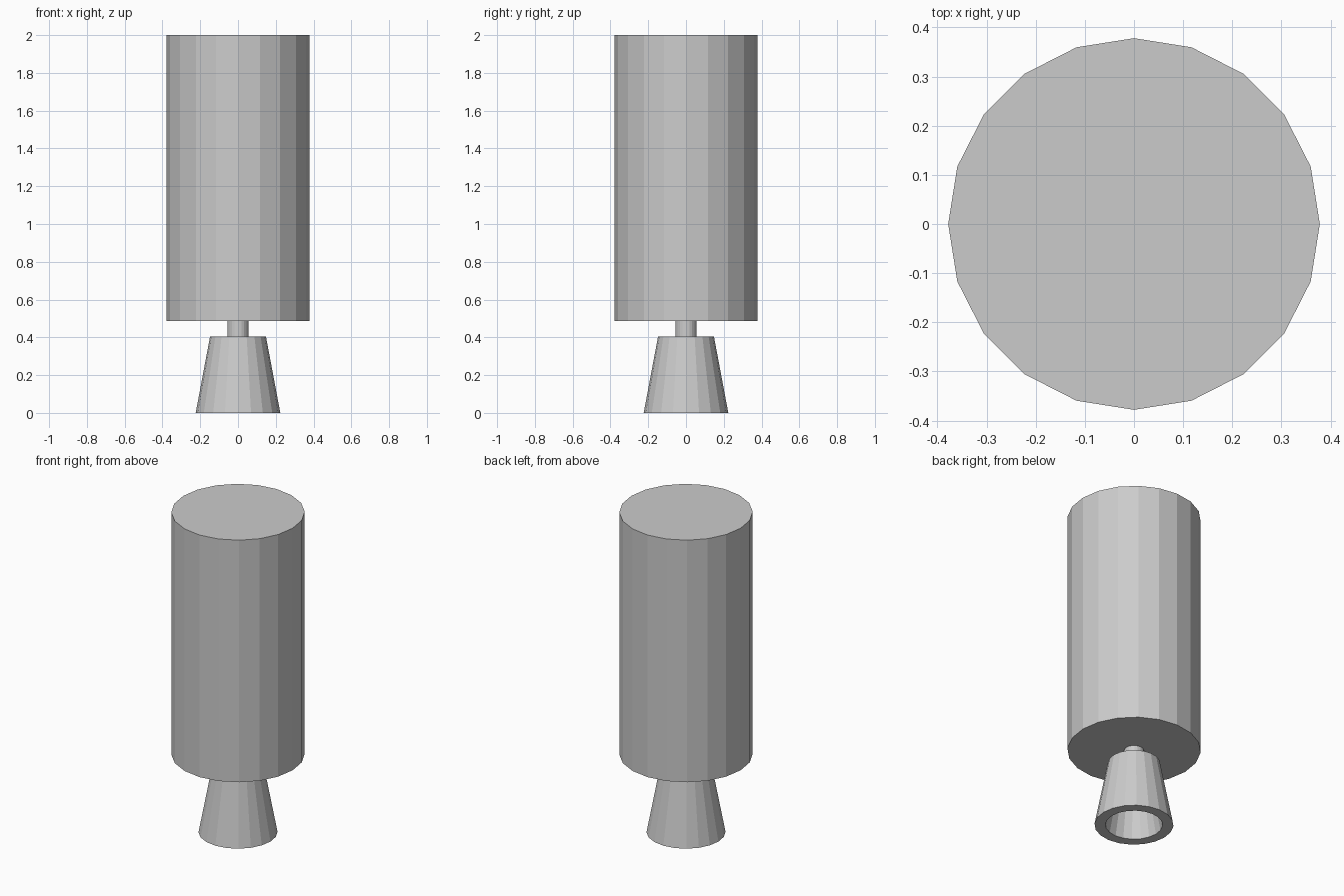
import bpy
import bmesh
from math import cos, sin, tau

if "Cube" in bpy.data.objects:
    bpy.data.objects.remove(bpy.data.objects["Cube"])

SIDES = 20


def lathe(name, profile):
    """Revolve (radius, z) points about z and cap both ends of the profile."""
    bm = bmesh.new()
    rings = [[bm.verts.new((r * cos(tau * i / SIDES), r * sin(tau * i / SIDES), z))
              for i in range(SIDES)] for r, z in profile]
    for a, b in zip(rings, rings[1:]):
        for i in range(SIDES):
            j = (i + 1) % SIDES
            bm.faces.new((a[i], a[j], b[j], b[i]))
    bm.faces.new(rings[0])
    bm.faces.new(rings[-1])
    bmesh.ops.recalc_face_normals(bm, faces=bm.faces)
    mesh = bpy.data.meshes.new(name)
    bm.to_mesh(mesh)
    bm.free()
    obj = bpy.data.objects.new(name, mesh)
    bpy.context.collection.objects.link(obj)
    return obj


# Large fuel tank
lathe("tank", [(0.378, 0.487), (0.378, 2.0)])

# Thin pipe joining tank and nozzle
lathe("neck", [(0.056, 0.404), (0.056, 0.487)])

# Hollow flared nozzle: inner ceiling, inner wall, rim, outer wall, top
lathe("nozzle", [(0.095, 0.34), (0.162, 0.0), (0.224, 0.0), (0.148, 0.404)])
